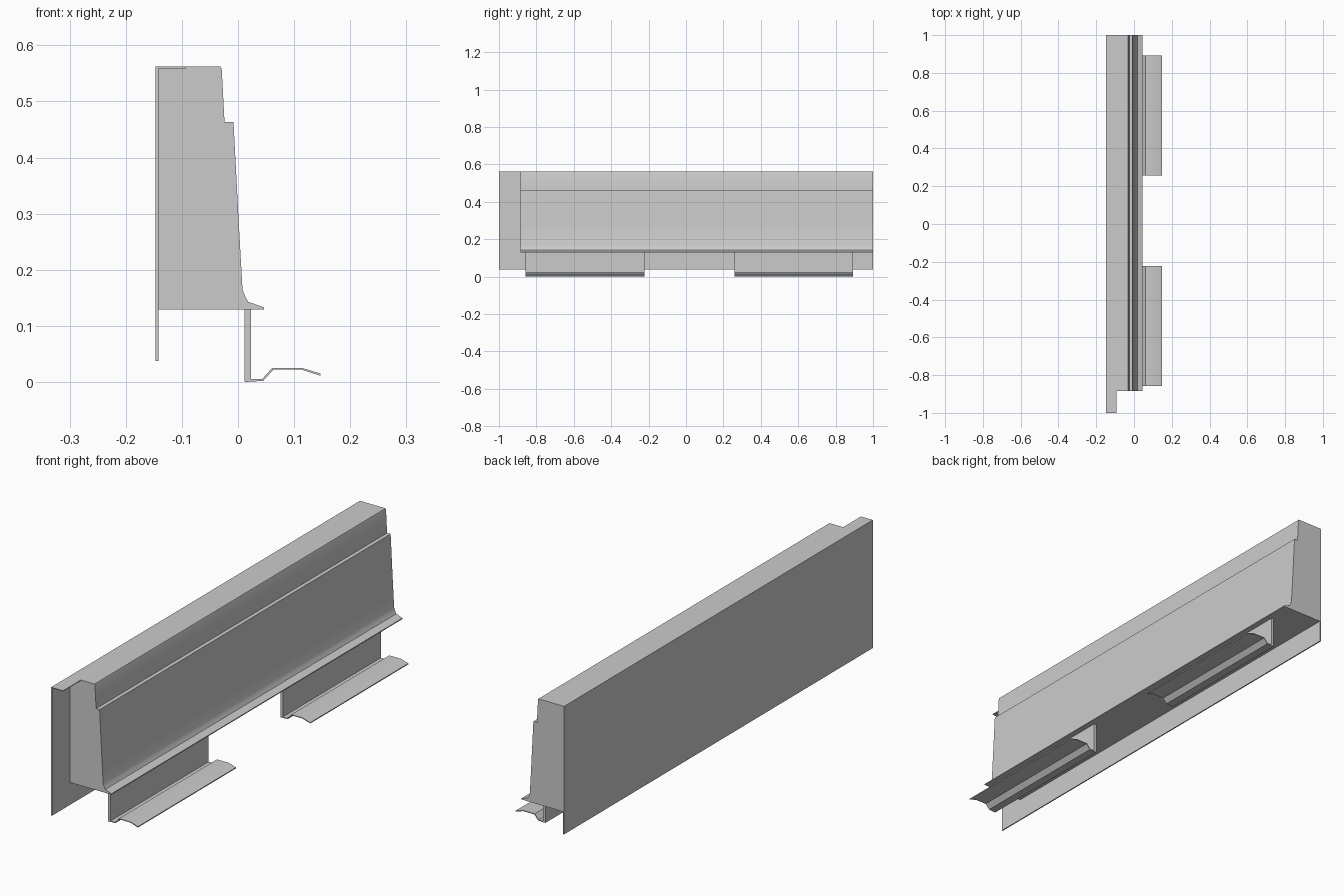
import bpy, bmesh, math

if "Cube" in bpy.data.objects:
    bpy.data.objects.remove(bpy.data.objects["Cube"])


def extrude_profile(name, profile, y0, y1):
    """Closed solid made by sweeping an (x, z) outline along y."""
    bm = bmesh.new()
    face = bm.faces.new([bm.verts.new((x, y0, z)) for x, z in profile])
    ext = bmesh.ops.extrude_face_region(bm, geom=[face])
    verts = [g for g in ext["geom"] if isinstance(g, bmesh.types.BMVert)]
    bmesh.ops.translate(bm, verts=verts, vec=(0, y1 - y0, 0))
    bmesh.ops.recalc_face_normals(bm, faces=bm.faces)
    mesh = bpy.data.meshes.new(name)
    bm.to_mesh(mesh)
    bm.free()
    obj = bpy.data.objects.new(name, mesh)
    bpy.context.collection.objects.link(obj)
    bpy.ops.object.select_all(action="DESELECT")
    obj.select_set(True)
    bpy.context.view_layer.objects.active = obj
    bpy.ops.object.shade_smooth_by_angle(angle=math.radians(30))
    return obj


# Thin back sheet with a folded top flange, full length
back_sheet = [(-0.147, 0.037), (-0.142, 0.037), (-0.142, 0.559),
              (-0.093, 0.559), (-0.093, 0.562), (-0.147, 0.562)]
extrude_profile("back_sheet", back_sheet, -1.0, 1.0)

# Main tapered body with step, curved foot and drip lip
body = [(-0.142, 0.129), (-0.142, 0.559), (-0.093, 0.559), (-0.093, 0.562),
        (-0.031, 0.562), (-0.029, 0.557), (-0.024, 0.463), (-0.008, 0.463),
        (0.001, 0.29), (0.008, 0.165), (0.012, 0.154), (0.018, 0.143),
        (0.046, 0.133), (0.046, 0.129)]
extrude_profile("main_body", body, -0.885, 1.0)

# Two hanging clips with bent spring tongues
clip = [(0.012, 0.129), (0.012, 0.001), (0.013, 0.0), (0.045, 0.002),
        (0.063, 0.022), (0.113, 0.022), (0.147, 0.011), (0.147, 0.015),
        (0.114, 0.025), (0.061, 0.025), (0.043, 0.005), (0.023, 0.005),
        (0.023, 0.129)]
for name, y0 in (("front_clip", -0.858), ("rear_clip", 0.258)):
    extrude_profile(name, clip, y0, y0 + 0.635)
